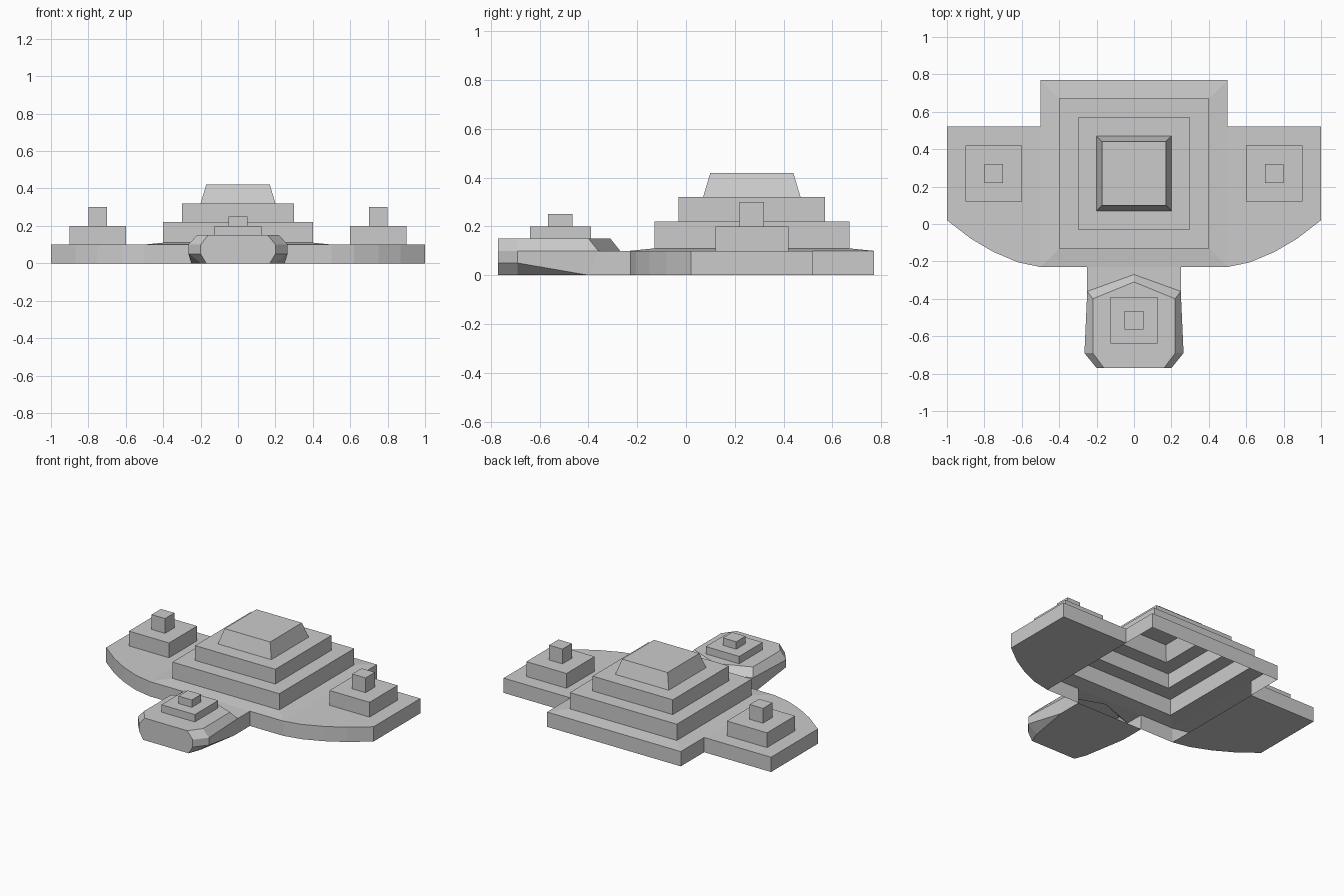
import bpy
import bmesh

default = bpy.data.objects.get("Cube")
if default:
    bpy.data.objects.remove(default, do_unlink=True)

grey = bpy.data.materials.new("plain_grey")
grey.use_nodes = True
colour = (0.6, 0.6, 0.6, 1)
grey.diffuse_color = colour
grey.node_tree.nodes["Principled BSDF"].inputs["Base Color"].default_value = colour


def finish(name, bm):
    bmesh.ops.remove_doubles(bm, verts=bm.verts, dist=0.0005)
    mesh = bpy.data.meshes.new(name)
    bm.to_mesh(mesh)
    bm.free()
    mesh.materials.append(grey)
    obj = bpy.data.objects.new(name, mesh)
    bpy.context.scene.collection.objects.link(obj)
    return obj


def face(bm, points):
    return bm.faces.new([bm.verts.new(p) for p in points])


def loft(bm, rings, closed=True):
    """Join counter-clockwise rings from the bottom up."""
    for low, high in zip(rings, rings[1:]):
        n = len(low)
        for i in range(n if closed else n - 1):
            j = (i + 1) % n
            face(bm, (low[i], low[j], high[j], high[i]))


def at(points, z):
    return [(x, y, z) for x, y in points]


def square(cx, cy, half, z):
    return [(cx + sx * half, cy + sy * half, z)
            for sx, sy in ((-1, -1), (1, -1), (1, 1), (-1, 1))]


def stepped(name, cx, cy, profile):
    """Hollow stepped tower, open underneath."""
    bm = bmesh.new()
    rings = [square(cx, cy, half, z) for half, z in profile]
    loft(bm, rings)
    face(bm, rings[-1])
    return finish(name, bm)


def mirrored(half):
    """Right side back to front, then left side front to back."""
    return [(-p[0], *p[1:]) for p in half] + half[::-1]


DECK = 0.1
MID = 0.27

# Central hollow pyramid with its gently sloped deck
stepped("central_pyramid", 0, MID,
        [(0.5, DECK), (0.4, 0.11), (0.4, 0.22), (0.3, 0.22),
         (0.3, 0.32), (0.2, 0.32), (0.17, 0.42)])

# Walls under the central deck
bm = bmesh.new()
for path in ([(0.5, 0.52), (0.5, 0.77), (-0.5, 0.77), (-0.5, 0.52)],
             [(-0.5, -0.23), (-0.25, -0.23)],
             [(0.25, -0.23), (0.5, -0.23)]):
    loft(bm, [at(path, 0), at(path, DECK)], closed=False)
finish("central_walls", bm)

# Curved wings, open towards the middle, and their towers
wing = [(0.5, -0.23), (0.62, -0.205), (0.75, -0.15), (0.87, -0.08),
        (1, 0.02), (1, 0.52), (0.5, 0.52)]
for side, s in (("left", 1), ("right", -1)):
    outline = [(s * x, y) for x, y in wing][::s]
    bm = bmesh.new()
    loft(bm, [at(outline, 0), at(outline, DECK)], closed=False)
    face(bm, at(outline, DECK))
    face(bm, at(outline, 0)[::-1])
    finish(side + "_wing", bm)
    stepped(side + "_tower", s * 0.75, MID,
            [(0.15, DECK), (0.15, 0.2), (0.05, 0.2), (0.05, 0.3)])

# Front pod: neck, flared sides, chamfered top
bottom = mirrored([(0.25, -0.23, 0), (0.25, -0.4, 0), (0.2, -0.69, 0), (0.17, -0.77, 0)])
lower = mirrored([(0.25, -0.23, 0), (0.25, -0.4, 0), (0.265, -0.69, 0.05), (0.2, -0.77, 0.05)])
upper = mirrored([(0.25, -0.23, DECK), (0.25, -0.36, DECK),
                  (0.265, -0.69, DECK), (0.2, -0.77, DECK)])
rim = upper[1:-1] + [(0, -0.27, DECK)]
top = mirrored([(0.22, -0.4, 0.15), (0.22, -0.69, 0.15), (0.16, -0.77, 0.15)])
top.append((0, -0.31, 0.15))

bm = bmesh.new()
# The flare closes to nothing at the neck, so skip its empty faces
for i in range(1, len(bottom) - 2):
    strip = [bottom[i], bottom[i + 1], lower[i + 1], lower[i]]
    face(bm, list(dict.fromkeys(strip)))
loft(bm, [lower, upper], closed=False)
loft(bm, [rim, top])
face(bm, top)
face(bm, bottom[::-1])
face(bm, [upper[0], upper[1], rim[-1], upper[-2], upper[-1]])
finish("front_pod", bm)

stepped("front_tower", 0, -0.515,
        [(0.125, 0.15), (0.125, 0.2), (0.05, 0.2), (0.05, 0.25)])
